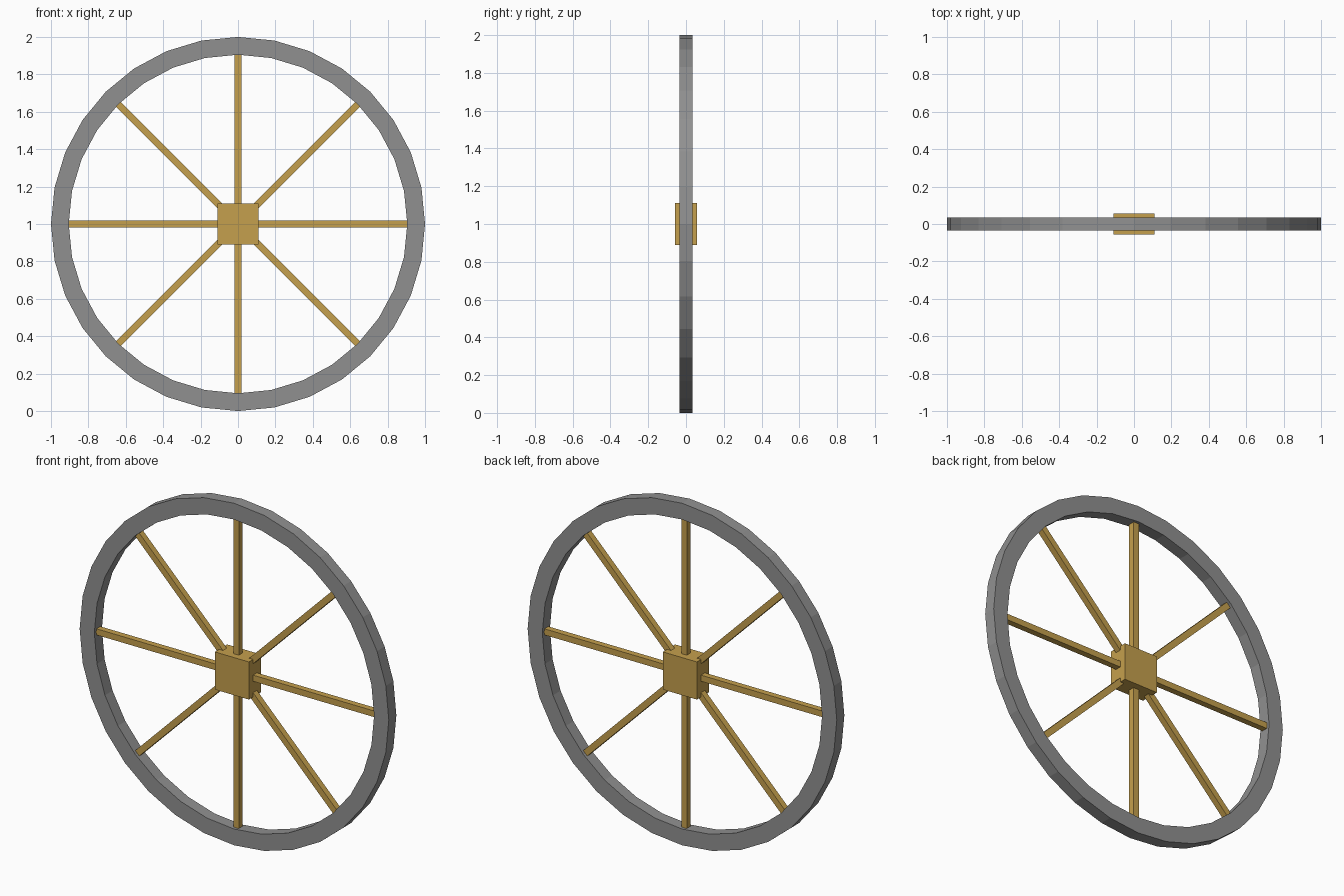
import bpy, bmesh, math
from mathutils import Matrix

if "Cube" in bpy.data.objects:
    bpy.data.objects.remove(bpy.data.objects["Cube"])

CENTRE_Z = 1.0
SIDES = 32


def material(name, colour):
    mat = bpy.data.materials.new(name)
    mat.diffuse_color = colour
    mat.use_nodes = True
    mat.node_tree.nodes["Principled BSDF"].inputs["Base Color"].default_value = mat.diffuse_color
    return mat


def make_object(name, bm, mat):
    bmesh.ops.recalc_face_normals(bm, faces=bm.faces)
    mesh = bpy.data.meshes.new(name)
    bm.to_mesh(mesh)
    bm.free()
    mesh.materials.append(mat)
    obj = bpy.data.objects.new(name, mesh)
    obj.location.z = CENTRE_Z
    bpy.context.collection.objects.link(obj)
    return obj


wood = material("wood", (0.56, 0.35, 0.075, 1))
iron = material("iron", (0.28, 0.28, 0.28, 1))

# rim: rectangular section swept round 32 sides
section = [(1.0, -0.035), (1.0, 0.035), (0.905, 0.035), (0.905, -0.035)]
bm = bmesh.new()
rings = []
for i in range(SIDES):
    a = math.tau * i / SIDES
    rings.append([bm.verts.new((r * math.sin(a), y, r * math.cos(a))) for r, y in section])
for i in range(SIDES):
    a, b = rings[i], rings[(i + 1) % SIDES]
    for j in range(4):
        k = (j + 1) % 4
        bm.faces.new((a[j], a[k], b[k], b[j]))
make_object("rim", bm, iron)

# hub block
bm = bmesh.new()
bmesh.ops.create_cube(bm, size=1, matrix=Matrix.Diagonal((0.22, 0.114, 0.22, 1)))
make_object("hub", bm, wood)

# spokes: square bars from hub to rim
INNER, OUTER, THICK = 0.05, 0.91, 0.036
for i in range(8):
    bm = bmesh.new()
    place = (Matrix.Rotation(math.tau * i / 8, 4, 'Y')
             @ Matrix.Translation((0, 0, (INNER + OUTER) / 2)))
    bmesh.ops.create_cube(bm, size=1,
                          matrix=place @ Matrix.Diagonal((THICK, THICK, OUTER - INNER, 1)))
    make_object(f"spoke_{i + 1}", bm, wood)
